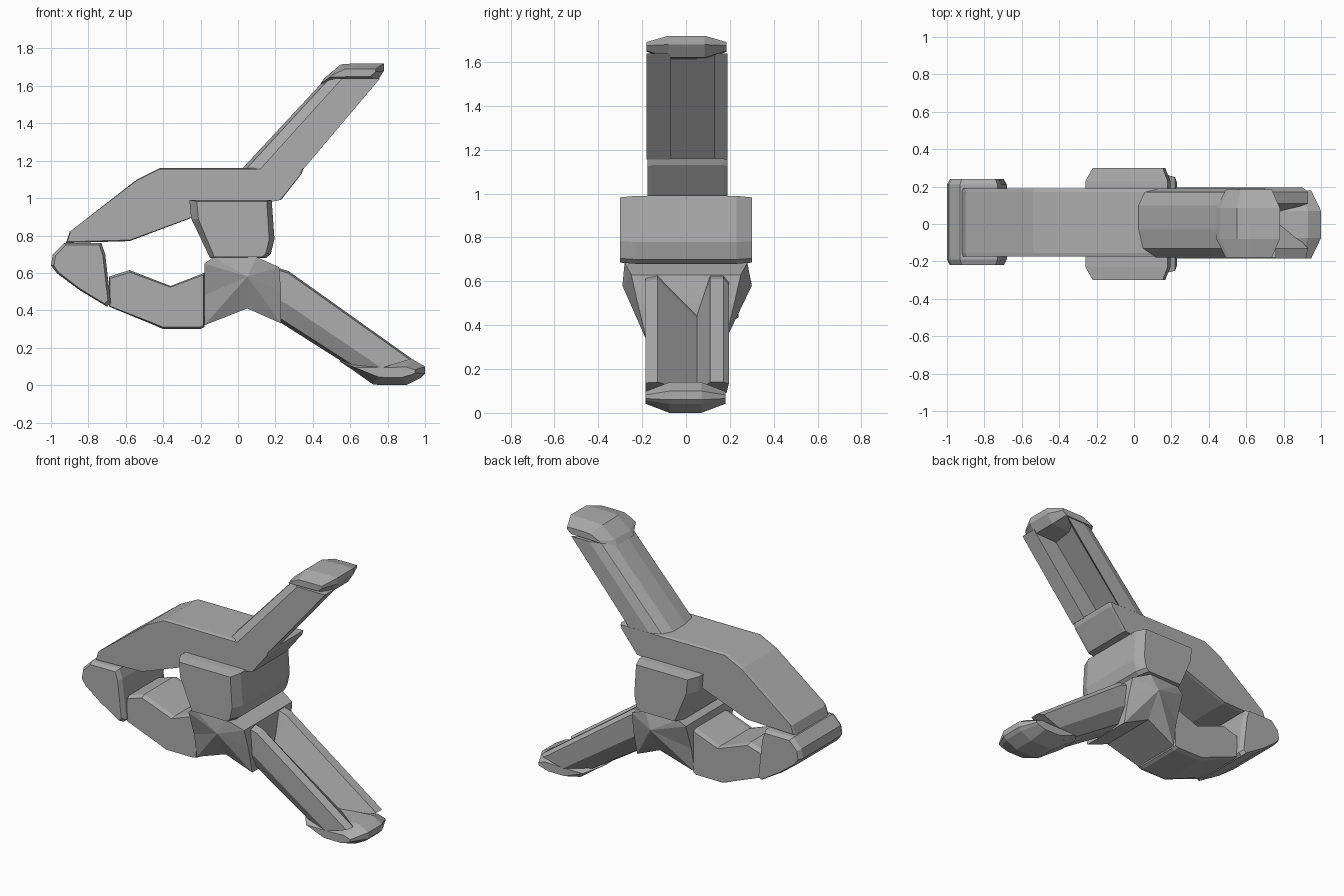
import bpy
import bmesh
from mathutils import Vector

old = bpy.data.objects.get("Cube")
if old:
    bpy.data.objects.remove(old, do_unlink=True)

grey = bpy.data.materials.new("plain_grey")
grey.use_nodes = True
COLOUR = (0.42, 0.42, 0.42, 1)
grey.diffuse_color = COLOUR
grey.node_tree.nodes["Principled BSDF"].inputs["Base Color"].default_value = COLOUR


def loft(name, rings, fan=False):
    """Bridge matching rings of points and close both ends."""
    bm = bmesh.new()
    loops = [[bm.verts.new(p) for p in ring] for ring in rings]
    count = len(loops[0])
    for a, b in zip(loops, loops[1:]):
        for i in range(count):
            j = (i + 1) % count
            bm.faces.new((a[i], a[j], b[j], b[i]))
    ends = [bm.faces.new(loops[0]), bm.faces.new(loops[-1])]
    if fan:
        bmesh.ops.poke(bm, faces=ends)
    else:
        bmesh.ops.triangulate(bm, faces=ends)
    bmesh.ops.recalc_face_normals(bm, faces=bm.faces)
    mesh = bpy.data.meshes.new(name)
    bm.to_mesh(mesh)
    bm.free()
    mesh.materials.append(grey)
    obj = bpy.data.objects.new(name, mesh)
    bpy.context.collection.objects.link(obj)
    return obj


def slab(name, outline, y0, y1, cut=0.03, sx=0.95, sz=0.95, fan=False):
    """Side outline spread across y, with its two rims drawn in."""
    cx = sum(p[0] for p in outline) / len(outline)
    cz = sum(p[1] for p in outline) / len(outline)

    def ring(y, fx, fz):
        return [Vector((cx + (x - cx) * fx, y, cz + (z - cz) * fz)) for x, z in outline]

    return loft(name, [ring(y0, sx, sz), ring(y0 + cut, 1, 1),
                       ring(y1 - cut, 1, 1), ring(y1, sx, sz)], fan)


def channel(name, section, stations):
    """Sweep a (y, depth) section between pairs of outer and inner points."""
    rings = []
    for outer, inner in stations:
        a, b = Vector(outer), Vector(inner)
        points = [(y, a.lerp(b, d)) for y, d in section]
        rings.append([Vector((p.x, y, p.y)) for y, p in points])
    return loft(name, rings)


# Jaws and the gripping pad
slab("upper_jaw",
     [(-0.92, 0.76), (-0.90, 0.82), (-0.54, 1.10), (-0.42, 1.16), (0.35, 1.16),
      (0.34, 1.13), (0.23, 0.99), (-0.10, 0.98), (-0.26, 0.89), (-0.58, 0.77)],
     -0.175, 0.19, 0.02, 0.99, 0.97)
slab("jaw_pad",
     [(-1.0, 0.64), (-0.99, 0.70), (-0.93, 0.76), (-0.73, 0.76), (-0.71, 0.70),
      (-0.68, 0.44), (-0.70, 0.42), (-0.85, 0.51), (-0.97, 0.60)],
     -0.22, 0.24, 0.03, 0.9, 0.92)
slab("lower_jaw",
     [(-0.69, 0.42), (-0.69, 0.58), (-0.58, 0.615), (-0.36, 0.53), (-0.18, 0.60),
      (-0.18, 0.31), (-0.20, 0.30), (-0.40, 0.30), (-0.47, 0.33)],
     -0.175, 0.185, 0.03, 0.98, 0.93)

# Upper half of the hinge block
slab("upper_hinge",
     [(-0.26, 0.99), (0.18, 0.99), (0.195, 0.78), (0.175, 0.70), (0.15, 0.68),
      (-0.15, 0.68), (-0.25, 0.89)],
     -0.30, 0.30, 0.07, 0.85, 0.96)

# Lower half of the hinge block, narrowing downwards
hinge = [(-0.18, 0.65, 0.26), (-0.13, 0.685, 0.27), (0.10, 0.685, 0.28),
         (0.22, 0.63, 0.25), (0.23, 0.50, 0.22), (0.23, 0.33, 0.18),
         (0.05, 0.41, 0.20), (-0.18, 0.32, 0.17), (-0.18, 0.48, 0.20)]
lower = loft("lower_hinge", [[Vector((x, s * w, z)) for x, z, w in hinge]
                             for s in (-1, 1)], fan=True)
for v in lower.data.vertices[-2:]:
    v.co = (0.05, 0.30 if v.co.y > 0 else -0.29, 0.58)

# Upper handle: thick front wall, recessed underside, rounded outer face
channel("upper_handle",
        [(-0.18, 1), (-0.18, 0.3), (-0.13, 0.07), (-0.03, 0), (0.10, 0), (0.17, 0.1),
         (0.19, 0.35), (0.19, 0.8), (0.13, 0.55), (-0.07, 0.45), (-0.07, 1)],
        [((0.02, 1.155), (0.35, 1.155)), ((0.47, 1.64), (0.76, 1.64))])
slab("upper_handle_tip",
     [(0.44, 1.61), (0.46, 1.64), (0.55, 1.715), (0.62, 1.72), (0.78, 1.72),
      (0.78, 1.68), (0.74, 1.62)],
     -0.18, 0.185, 0.10, 0.72, 0.4)

# Lower handle: V groove along its upper side, rounded underside
channel("lower_handle",
        [(-0.185, 0.04), (-0.13, 0), (0.05, 0.62), (0.11, 0), (0.17, 0), (0.195, 0.1),
         (0.185, 0.6), (0.12, 0.95), (0.04, 1), (-0.06, 1), (-0.14, 0.93), (-0.185, 0.6)],
        [((0.22, 0.625), (0.22, 0.34)), ((0.27, 0.61), (0.25, 0.32)),
         ((0.93, 0.14), (0.66, 0.06))])
slab("lower_handle_tip",
     [(0.54, 0.13), (0.60, 0.09), (0.72, 0.005), (0.76, 0), (0.90, 0), (0.98, 0.04),
      (1.0, 0.06), (1.0, 0.10), (0.93, 0.14), (0.80, 0.13)],
     -0.185, 0.18, 0.11, 0.70, 0.4)
